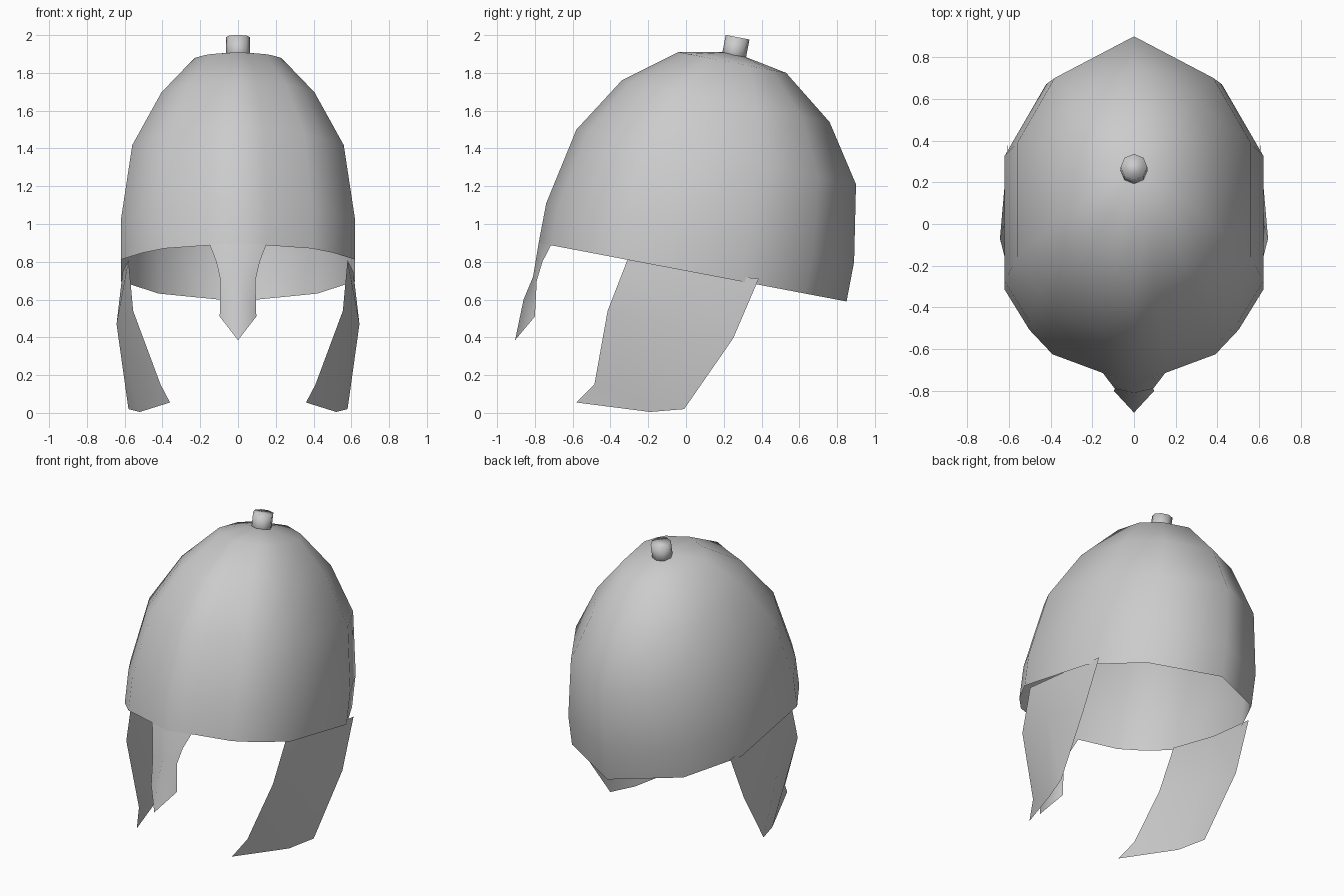
import bpy, bmesh, math

if "Cube" in bpy.data.objects:
    bpy.data.objects.remove(bpy.data.objects["Cube"])


def make_object(name, verts, faces):
    mesh = bpy.data.meshes.new(name)
    mesh.from_pydata(verts, [], faces)
    bm = bmesh.new()
    bm.from_mesh(mesh)
    bmesh.ops.remove_doubles(bm, verts=bm.verts, dist=0.0005)
    bmesh.ops.recalc_face_normals(bm, faces=bm.faces)
    bm.to_mesh(mesh)
    bm.free()
    mesh.shade_smooth()
    obj = bpy.data.objects.new(name, mesh)
    bpy.context.collection.objects.link(obj)
    return obj


def flip(verts):
    return [(-x, y, z) for x, y, z in verts]


# Dome: tilted rings, each given by half width, front (y, z) and back (y, z)
half = [(0, -1), (0.24, -0.92), (0.63, -0.81), (0.81, -0.665),
        (1, -0.43), (1, 0.31), (0.68, 0.73), (0, 1)]
outline = half + [(-u, v) for u, v in half[-2:0:-1]]
rings = [
    (0.62, (-0.78, 0.90), (0.85, 0.59)),
    (0.62, (-0.74, 1.11), (0.89, 0.80)),
    (0.56, (-0.58, 1.50), (0.90, 1.21)),
    (0.405, (-0.34, 1.76), (0.76, 1.54)),
    (0.23, (-0.04, 1.91), (0.53, 1.80)),
]
n = len(outline)
verts, faces = [], []
for w, (fy, fz), (by, bz) in rings:
    for u, v in outline:
        t = (v + 1) / 2
        verts.append((u * w, fy + (by - fy) * t, fz + (bz - fz) * t))
for r in range(len(rings) - 1):
    for i in range(n):
        j = (i + 1) % n
        faces.append((r * n + i, r * n + j, (r + 1) * n + j, (r + 1) * n + i))
verts.append((0, 0.25, 1.91))
top = (len(rings) - 1) * n
faces += [(top + i, top + (i + 1) % n, len(verts) - 1) for i in range(n)]
make_object("dome", verts, faces)

# Nose guard: centre ridge with mirrored edges, meeting in a point
ridge = [(0, -0.78, 0.90), (0, -0.795, 0.81), (0, -0.81, 0.72),
         (0, -0.86, 0.60), (0, -0.905, 0.385)]
edge = [(0.149, -0.715, 0.888), (0.115, -0.76, 0.80),
        (0.092, -0.79, 0.70), (0.097, -0.80, 0.51)]
verts = ridge + edge + flip(edge)
faces = []
for base in (5, 9):
    faces += [(i, i + 1, base + i + 1, base + i) for i in range(3)]
    faces.append((3, 4, base + 3))
make_object("nose_guard", verts, faces)

# Cheek guards: three rows of front, middle, back points plus a forward tip
cheek = [
    (0.58, -0.31, 0.81), (0.61, 0.04, 0.75), (0.605, 0.385, 0.71),
    (0.555, -0.415, 0.54), (0.643, -0.07, 0.47), (0.615, 0.25, 0.395),
    (0.41, -0.485, 0.15), (0.52, -0.19, 0.005), (0.58, -0.01, 0.02),
    (0.36, -0.58, 0.055),
]
faces = [(0, 1, 4, 3), (1, 2, 5, 4), (3, 4, 7, 6), (4, 5, 8, 7), (6, 7, 9)]
make_object("cheek_guard_right", cheek, faces)
make_object("cheek_guard_left", flip(cheek), faces)

# Knob on the crown, leaning back with the dome
bpy.ops.mesh.primitive_cylinder_add(vertices=8, radius=0.064, depth=0.14,
                                    location=(0, 0.26, 1.92),
                                    rotation=(-0.19, 0, 0))
knob = bpy.context.object
knob.name = "crown_knob"
knob.data.shade_smooth()
